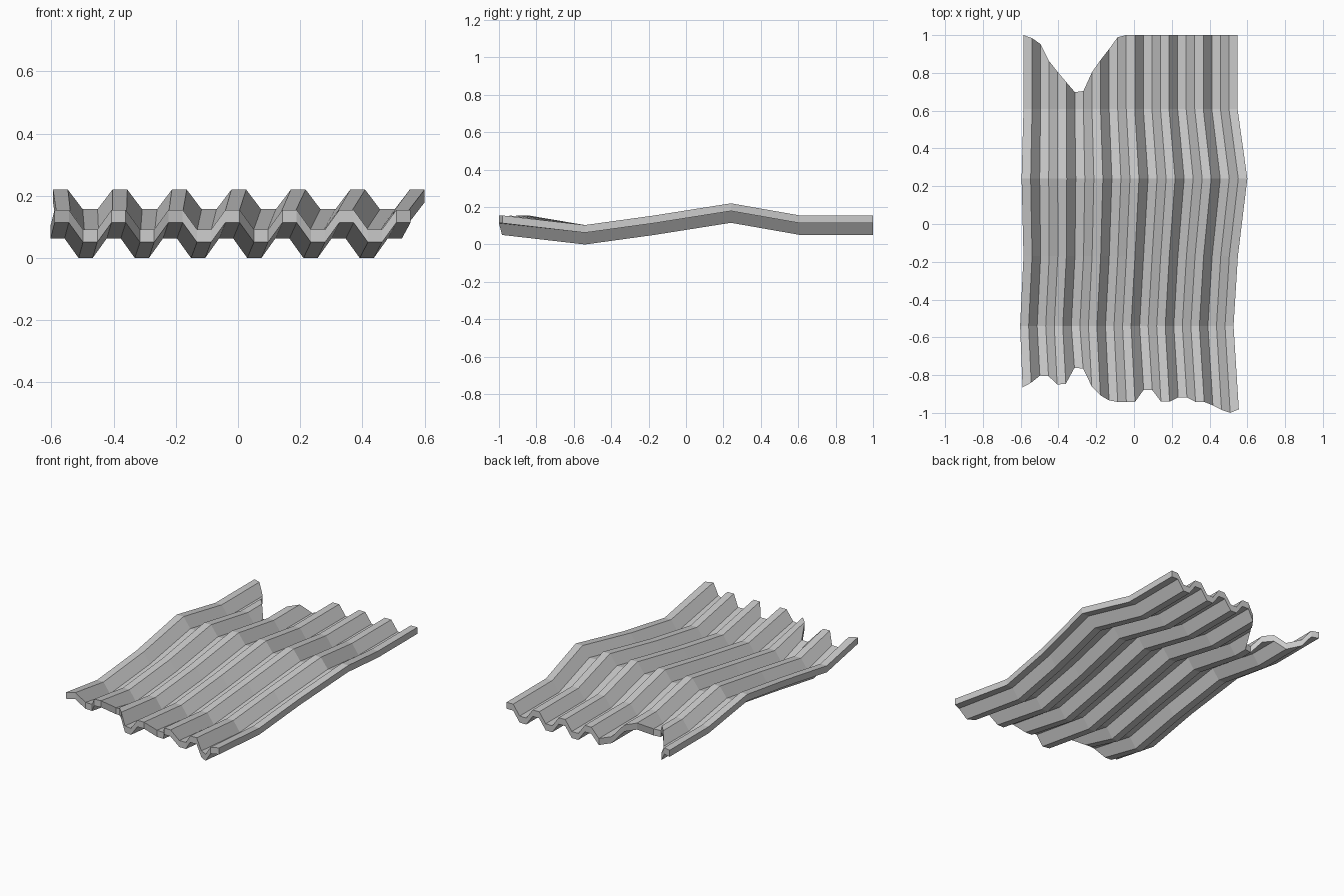
import bpy, bmesh

if "Cube" in bpy.data.objects:
    bpy.data.objects.remove(bpy.data.objects["Cube"])

THICK, DEPTH, N = 0.041, 0.063, 26   # sheet thickness, groove depth, points across

# Torn ends: y of each point across the sheet
front_y = [-.865, -.84, -.803, -.805, -.85, -.846, -.762, -.765, -.86, -.907,
           -.934, -.942, -.942, -.942, -.878, -.88, -.94, -.94, -.918, -.918,
           -.942, -.942, -.96, -.984, -1.0, -.981]
back_y = [1.0, .984, .952, .862, .804, .751, .698, .704, .804, .868, .926, .989] + [1.0] * 14

# Bend rows: y positions, left x, right x, ridge height
rows = [
    (front_y, -.59, .555, .155),
    ([-.54] * N, -.603, .527, .104),
    ([-.17] * N, -.585, .55, .155),
    ([.24] * N, -.595, .60, .22),
    ([.61] * N, -.585, .548, .155),
    (back_y, -.585, .548, .155),
]

# Corrugated sheet: top and bottom skins from the same trapezoid wave
bm = bmesh.new()
top, bottom = [], []
for ys, x0, x1, z in rows:
    t, b = [], []
    for i in range(N):
        x = x0 + (x1 - x0) * i / (N - 1)
        h = z - (DEPTH if i % 4 > 1 else 0)
        t.append(bm.verts.new((x, ys[i], h)))
        b.append(bm.verts.new((x, ys[i], h - THICK)))
    top.append(t)
    bottom.append(b)

R = len(rows)
for r in range(R - 1):
    for i in range(N - 1):
        for g in (top, bottom):
            bm.faces.new((g[r][i], g[r][i + 1], g[r + 1][i + 1], g[r + 1][i]))
    # Side walls
    for i in (0, N - 1):
        bm.faces.new((top[r][i], top[r + 1][i], bottom[r + 1][i], bottom[r][i]))
# End walls
for r in (0, R - 1):
    for i in range(N - 1):
        bm.faces.new((top[r][i], top[r][i + 1], bottom[r][i + 1], bottom[r][i]))
bmesh.ops.recalc_face_normals(bm, faces=bm.faces)

mesh = bpy.data.meshes.new("corrugated_sheet")
bm.to_mesh(mesh)
bm.free()
bpy.context.collection.objects.link(bpy.data.objects.new("corrugated_sheet", mesh))
